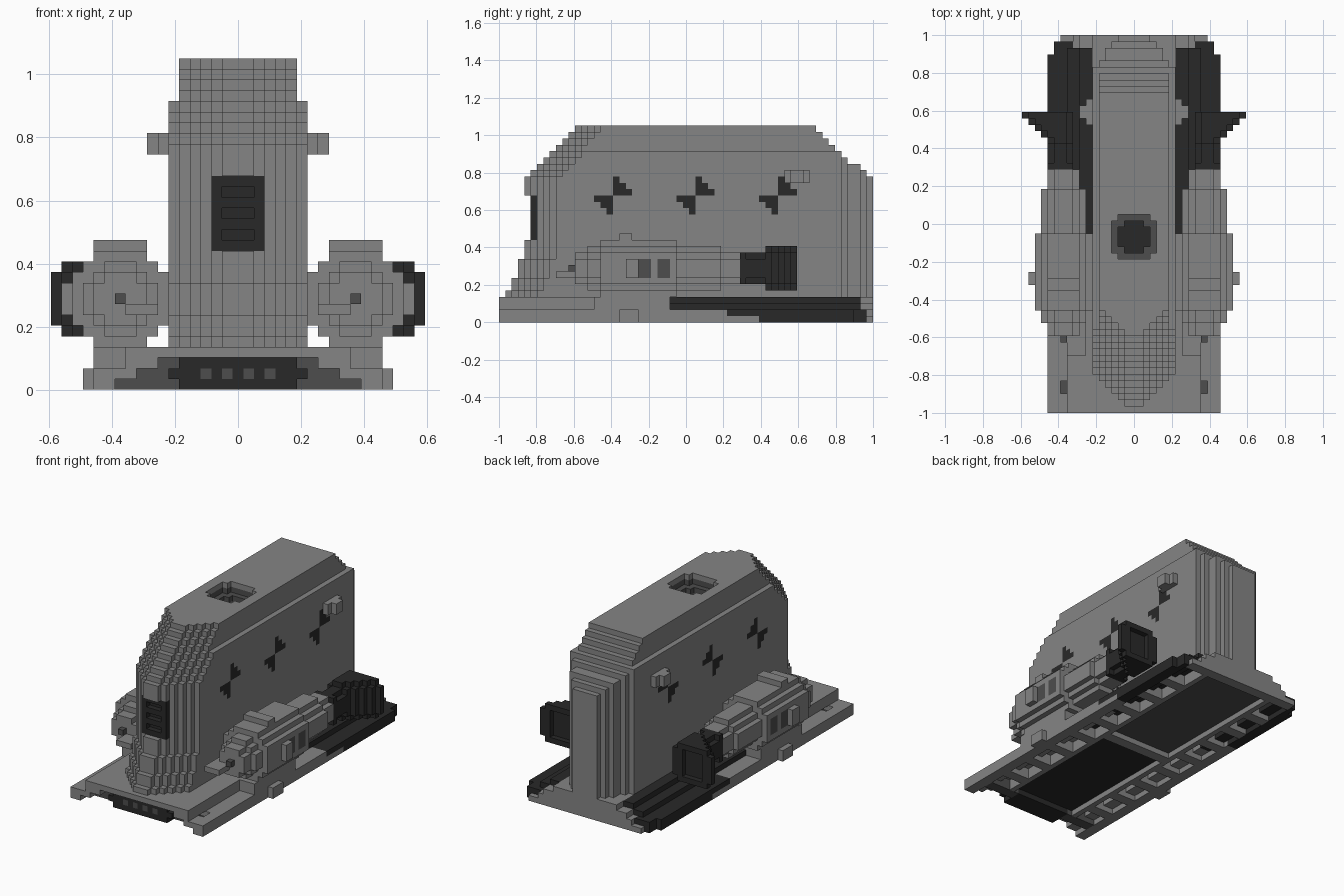
import bpy
import bmesh
from mathutils import Vector

cube = bpy.data.objects.get("Cube")
if cube:
    bpy.data.objects.remove(cube, do_unlink=True)

V = 2 / 59  # block size
LIGHT, MID, DARK = range(3)


def material(name, value):
    m = bpy.data.materials.new(name)
    m.use_nodes = True
    colour = (value, value, value, 1)
    m.diffuse_color = colour
    m.node_tree.nodes["Principled BSDF"].inputs["Base Color"].default_value = colour
    return m


materials = [material("light grey", 0.235), material("mid grey", 0.075),
             material("charcoal", 0.022)]
parts = {}


def fill(part, xs, ys, zs, colour=LIGHT, where=lambda x, y, z: True):
    """Add blocks in inclusive ranges of x distance, y and z on both sides."""
    cells = parts.setdefault(part, {})
    for x in range(xs[0], xs[1] + 1):
        for y in range(ys[0], ys[1] + 1):
            for z in range(zs[0], zs[1] + 1):
                if where(x, y, z):
                    for sx in (x, -x):
                        cells[sx, y, z] = colour


def carve(part, xs, ys, zs, where=lambda x, y, z: True):
    for c in list(parts[part]):
        x, y, z = abs(c[0]), c[1], c[2]
        if (xs[0] <= x <= xs[1] and ys[0] <= y <= ys[1]
                and zs[0] <= z <= zs[1] and where(x, y, z)):
            del parts[part][c]


# Hull: stepped nose and tail, rounded in plan
nose_round = [0, 0, 1, 2, 3, 4, 5]
tail_round = [0, 0, 0, 1, 2, 4, 5]


def nose(z):
    if z < 13:
        return 1 + (z > 4) + (z > 6) + (z > 9)
    return 4 if z < 23 else z - 18


def in_hull(x, y, z):
    if z > 26 and x > 5:
        return False
    front = nose(z) + nose_round[x]
    if 13 <= z < 20:
        front = max(front, 6)
    return front <= y <= min(58 - tail_round[x], 80 - z - (z > 24))


fill("hull", (0, 6), (0, 58), (4, 30), LIGHT, in_hull)

# Roof hatch: a stepped octagonal pit
hatch = lambda size, cut: lambda x, y, z: x + abs(y - 27) <= cut and max(x, abs(y - 27)) <= size
fill("hull", (0, 4), (23, 31), (28, 29), MID, hatch(4, 6))
carve("hull", (0, 3), (24, 30), (29, 30), hatch(3, 5))
fill("hull", (0, 2), (25, 29), (26, 28), DARK, hatch(2, 3))
carve("hull", (0, 2), (25, 29), (27, 28), hatch(2, 3))

# Paired triangular markings on the hull sides
for centre in (18, 31, 44):
    for i in range(3):
        fill("hull", (6, 6), (centre, centre + 2 - i), (20 + i, 20 + i), DARK)
        fill("hull", (6, 6), (centre - 3 + i, centre - 1), (19 - i, 19 - i), DARK)

# Front grille with three slots, let into the nose
carve("hull", (0, 2), (6, 6), (13, 19))
fill("grille", (0, 2), (5, 6), (13, 19), DARK)
for z in (14, 16, 18):
    carve("grille", (0, 1), (5, 5), (z, z))

# Side lugs
fill("side_lug", (7, 7), (45, 48), (22, 23))
fill("side_lug", (8, 8), (46, 47), (22, 23))

# Platform: raised deck with low side rails
fill("platform", (0, 8), (0, 56), (3, 3))
fill("platform", (0, 10), (0, 56), (2, 2))
fill("platform", (9, 10), (0, 56), (3, 3))
fill("platform", (10, 13), (0, 57), (1, 1))
fill("platform", (12, 13), (0, 57), (0, 0))
fill("platform", (14, 14), (19, 21), (0, 1))
# Dark rear decks, starting further back on the lower levels
dark_start = [41, 36, 27, 27]
for c in parts["platform"]:
    if abs(c[0]) > 6 and c[1] >= dark_start[c[2]]:
        parts["platform"][c] = DARK
carve("platform", (13, 13), (56, 57), (0, 1))
carve("platform", (9, 10), (27, 56), (3, 3))
# Flared tail sill
fill("tail_sill", (0, 11), (57, 58), (0, 3), LIGHT, lambda x, y, z: x <= 11 - 1.5 * z)
# Blocks carrying the engines
fill("engine_mount", (11, 13), (15, 26), (2, 3), LIGHT)

# Underside frame of rails and cross bars around the belly panels
fill("belly_panel", (0, 6), (5, 28), (1, 1), DARK)
fill("belly_panel", (0, 6), (31, 56), (1, 1), MID)
fill("under_frame", (7, 7), (5, 56), (0, 1))
for y in range(8, 56, 6):
    fill("under_frame", (8, 11), (y, y + 1), (0, 0))
    fill("under_frame", (8, 9), (y, y + 1), (1, 1))
fill("under_frame", (0, 6), (29, 30), (0, 1))

# Front bumper with lamps, and a sloping skirt behind it
carve("platform", (0, 7), (0, 4), (2, 2))
carve("platform", (10, 11), (3, 4), (1, 1))
fill("front_skirt", (6, 11), (3, 4), (0, 2), MID, lambda x, y, z: x <= 11 - 2 * z)
fill("front_bumper", (0, 5), (1, 4), (0, 2), DARK)
fill("front_bumper", (6, 6), (1, 2), (1, 1), DARK)
for x in (1, 3):
    fill("front_bumper", (x, x), (1, 1), (1, 1), MID)


# Side engines: octagonal sections along y
def octagon(r):
    return lambda x, y, z: abs(x - 11) + abs(z - 8) <= 1.6 * r


for start, end, r in ((12, 13, 2), (14, 15, 3), (16, 27, 4),
                      (28, 34, 3), (35, 37, 2)):
    fill("engine", (11 - r, 11 + r), (start, end), (8 - r, 8 + r), LIGHT, octagon(r))
fill("engine", (16, 16), (20, 21), (7, 9))
fill("engine", (9, 13), (19, 20), (13, 13))
fill("engine", (8, 10), (9, 13), (7, 7))
fill("engine", (11, 11), (11, 11), (8, 8), MID)
for y in (22, 25):
    fill("engine", (15, 15), (y, y + 1), (7, 9), MID)

# Engine nozzles, flaring outward toward the rear
fill("nozzle", (10, 13), (38, 38), (6, 10), DARK)
for y in range(39, 47):
    outer = max(13, y - 29)
    tall = y > 41
    fill("nozzle", (11, outer - 1), (y, y), (6 - tall, 10 + tall), DARK)
    fill("nozzle", (10, outer), (y, y), (7 - tall, 9 + tall), DARK)
carve("nozzle", (12, 15), (46, 46), (6, 10))

# Blocks to meshes: keep only faces open to the air
taken = set().union(*parts.values())
axes = [Vector(a) for a in ((1, 0, 0), (0, 1, 0), (0, 0, 1))]
for name, cells in parts.items():
    bm = bmesh.new()
    for (x, y, z), colour in cells.items():
        centre = Vector((x * V, -1 + (y + 0.5) * V, (z + 0.5) * V))
        for i, n in enumerate(axes):
            u, w = axes[(i + 1) % 3], axes[(i + 2) % 3]
            for s in (1, -1):
                d = n * s
                if (x + int(d.x), y + int(d.y), z + int(d.z)) in taken:
                    continue
                corners = [(1, 1), (-1, 1), (-1, -1), (1, -1)][::s]
                face = bm.faces.new([bm.verts.new(centre + (d + u * a + w * b) * V / 2)
                                     for a, b in corners])
                face.material_index = colour
    bmesh.ops.remove_doubles(bm, verts=bm.verts, dist=V / 100)
    mesh = bpy.data.meshes.new(name)
    bm.to_mesh(mesh)
    bm.free()
    for m in materials:
        mesh.materials.append(m)
    bpy.context.collection.objects.link(bpy.data.objects.new(name, mesh))
